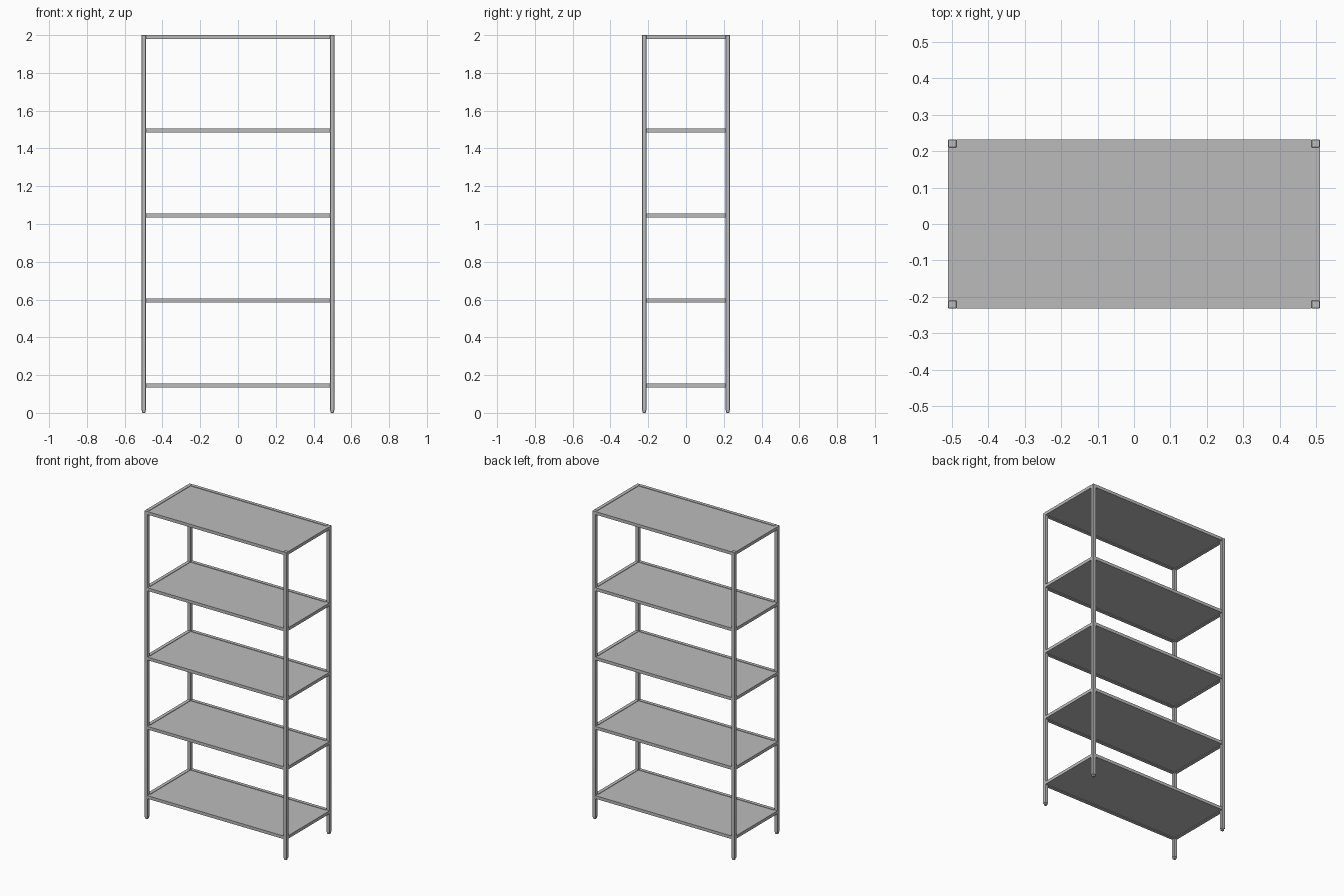
import bpy
from mathutils import Vector

cube = bpy.data.objects.get("Cube")
if cube:
    bpy.data.objects.remove(cube, do_unlink=True)

metal = bpy.data.materials.new("grey_metal")
metal.use_nodes = True
grey = (0.5, 0.5, 0.5, 1)
metal.diffuse_color = grey
metal.node_tree.nodes["Principled BSDF"].inputs["Base Color"].default_value = grey

W, D, H, T = 0.51, 0.232, 2.0, 0.022   # half width, half depth, height, tube size


def box(name, lo, hi, bevel=0.0):
    lo, hi = Vector(lo), Vector(hi)
    bpy.ops.mesh.primitive_cube_add(size=1, location=(lo + hi) / 2)
    ob = bpy.context.object
    ob.name = name
    ob.scale = hi - lo
    bpy.ops.object.transform_apply(location=False, rotation=False, scale=True)
    ob.data.materials.append(metal)
    if bevel:
        mod = ob.modifiers.new("soft_edges", "BEVEL")
        mod.width = bevel
        mod.segments = 2
        bpy.ops.object.shade_smooth_by_angle()
    return ob


# corner posts with small feet
for sx, xname in ((-1, "right"), (1, "left")):
    for sy, yname in ((-1, "front"), (1, "back")):
        cx, cy = sx * (W - T / 2), sy * (D - T / 2)
        h = T / 2
        box(f"{yname}_{xname}_post", (cx - h, cy - h, 0.012), (cx + h, cy + h, H), 0.002)
        f = h * 0.75
        box(f"{yname}_{xname}_foot", (cx - f, cy - f, 0), (cx + f, cy + f, 0.014), 0.002)

# shelves: a rim of four rails around a thin recessed panel
tops = {"bottom": 0.155, "lower": 0.605, "middle": 1.055, "upper": 1.505, "top": H}
for level, z in tops.items():
    low = z - 0.02
    for s, side in ((-1, "front"), (1, "back")):
        y0, y1 = sorted((s * D, s * (D - T)))
        box(f"{level}_{side}_rail", (T - W, y0, low), (W - T, y1, z))
    for s, side in ((-1, "right"), (1, "left")):
        x0, x1 = sorted((s * W, s * (W - T)))
        box(f"{level}_{side}_rail", (x0, T - D, low), (x1, D - T, z))
    box(f"{level}_shelf_panel", (T - W, T - D, low + 0.004), (W - T, D - T, z - 0.003))
